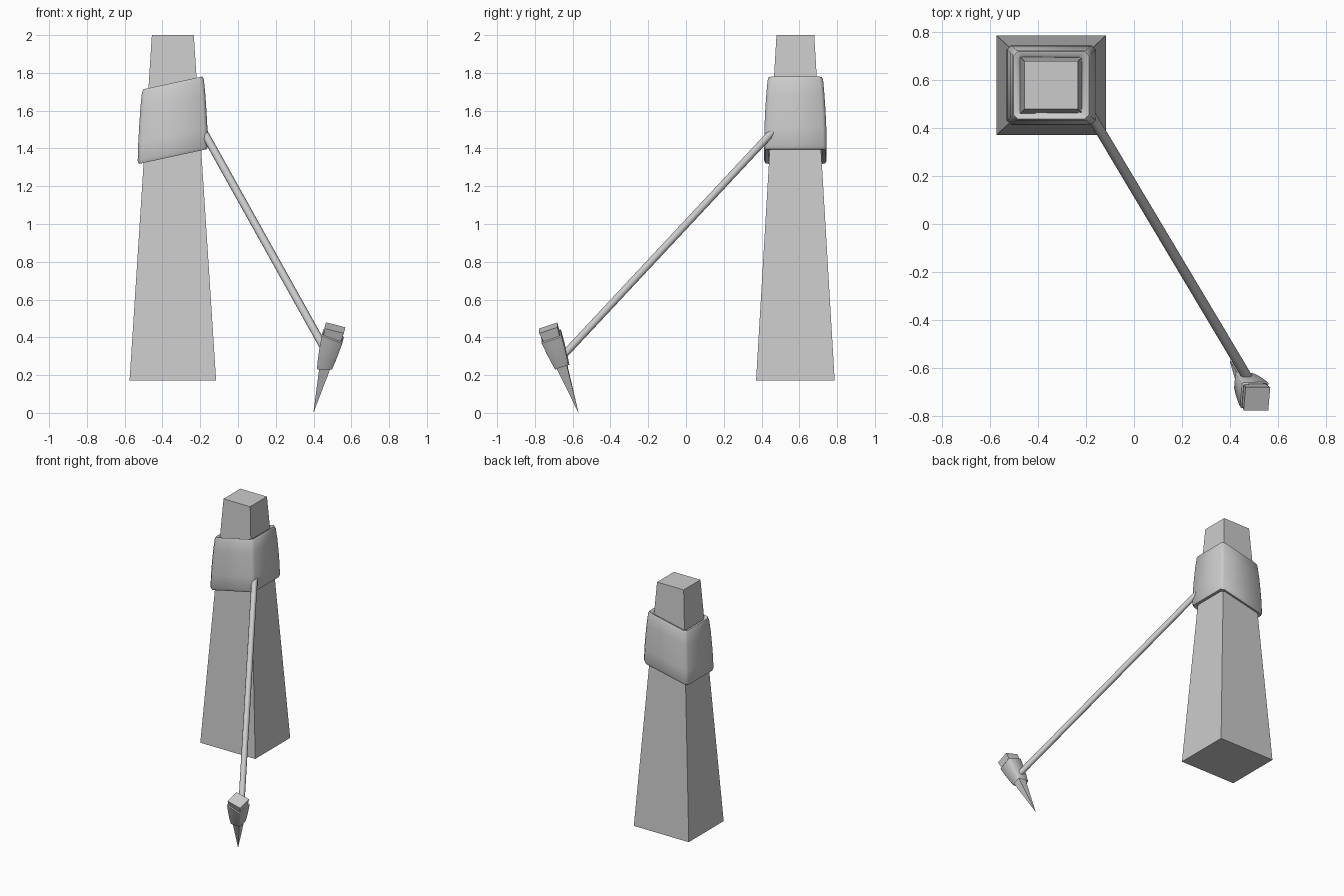
import bpy, bmesh
from mathutils import Vector

if "Cube" in bpy.data.objects:
    bpy.data.objects.remove(bpy.data.objects["Cube"])


def loft(name, origin, axes, rings, cap=False, smooth=False):
    """Skin square rings: (height, half_u, half_v, tilt along u, corner chamfer)."""
    u, v, w = axes
    bm = bmesh.new()
    loops = []
    for h, a, b, tilt, c in rings:
        pts = []
        for sx, sy in ((1, 1), (-1, 1), (-1, -1), (1, -1)):
            if c:
                pair = [(sx * a, sy * (b - c)), (sx * (a - c), sy * b)]
                pts += pair if sx * sy > 0 else pair[::-1]
            else:
                pts.append((sx * a, sy * b))
        loops.append([bm.verts.new(origin + u * x + v * y + w * (h + tilt * x)) for x, y in pts])
    n = len(loops[0])
    pairs = list(zip(loops, loops[1:]))
    if cap:
        bm.faces.new(loops[0][::-1])
        bm.faces.new(loops[-1])
    else:
        pairs.append((loops[-1], loops[0]))
    for lo, hi in pairs:
        for i in range(n):
            j = (i + 1) % n
            bm.faces.new((lo[i], lo[j], hi[j], hi[i]))
    bmesh.ops.remove_doubles(bm, verts=bm.verts, dist=1e-5)
    bmesh.ops.recalc_face_normals(bm, faces=bm.faces)
    mesh = bpy.data.meshes.new(name)
    bm.to_mesh(mesh)
    bm.free()
    ob = bpy.data.objects.new(name, mesh)
    bpy.context.collection.objects.link(ob)
    if smooth:
        bpy.ops.object.select_all(action='DESELECT')
        ob.select_set(True)
        bpy.context.view_layer.objects.active = ob
        bpy.ops.object.shade_smooth_by_angle(angle=0.82)
    return ob


# Tapered square post
world = (Vector((1, 0, 0)), Vector((0, 1, 0)), Vector((0, 0, 1)))
base = Vector((-0.345, 0.579, 0))
loft("post", base, world, [(0.172, 0.229, 0.208, 0, 0), (2.0, 0.111, 0.1, 0, 0)], cap=True)

# Slanted wrap around the post, hollow with a slight bulge
t, c = 0.216, 0.018
loft("post_wrap", base, world, [
    (1.39, 0.145, 0.130, t, c), (1.36, 0.160, 0.143, t, c), (1.357, 0.180, 0.160, t, c),
    (1.375, 0.186, 0.166, t, c), (1.47, 0.183, 0.164, t, c), (1.56, 0.178, 0.160, t, c),
    (1.65, 0.172, 0.154, t, c), (1.73, 0.164, 0.147, t, c), (1.747, 0.157, 0.141, t, c),
    (1.740, 0.138, 0.124, t, c), (1.71, 0.120, 0.108, t, c)], smooth=True)

# Leaning ground stake: square head tapering to a point
tip, head = Vector((0.4, -0.57, 0.003)), Vector((0.513, -0.729, 0.45))
w = (head - tip).normalized()
u = Vector((w.z, 0, -w.x)).normalized()
axes = (u, w.cross(u), w)
L = (head - tip).length
loft("stake", tip, axes, [(0, 0.0005, 0.0005, 0, 0), (L, 0.053, 0.051, 0, 0)], cap=True)

# Wrap around the stake
loft("stake_wrap", tip, axes, [
    (0.57 * L, 0.027, 0.026, 0.25, 0.004), (0.535 * L, 0.039, 0.037, 0.25, 0.004),
    (0.65 * L, 0.047, 0.045, 0.15, 0.005), (0.77 * L, 0.053, 0.051, 0.03, 0.005),
    (0.90 * L, 0.058, 0.056, -0.1, 0.005), (0.91 * L, 0.052, 0.050, -0.1, 0.005),
    (0.86 * L, 0.043, 0.041, -0.1, 0.004)], smooth=True)

# Taut guy rope between the two wraps
p, q = Vector((-0.18, 0.455, 1.485)), Vector((0.478, -0.648, 0.305))
bpy.ops.mesh.primitive_cylinder_add(vertices=8, radius=0.021, depth=(q - p).length, location=(p + q) / 2)
rope = bpy.context.object
rope.name = "guy_rope"
rope.rotation_euler = (q - p).to_track_quat('Z', 'Y').to_euler()
bpy.ops.object.shade_smooth_by_angle(angle=0.82)
